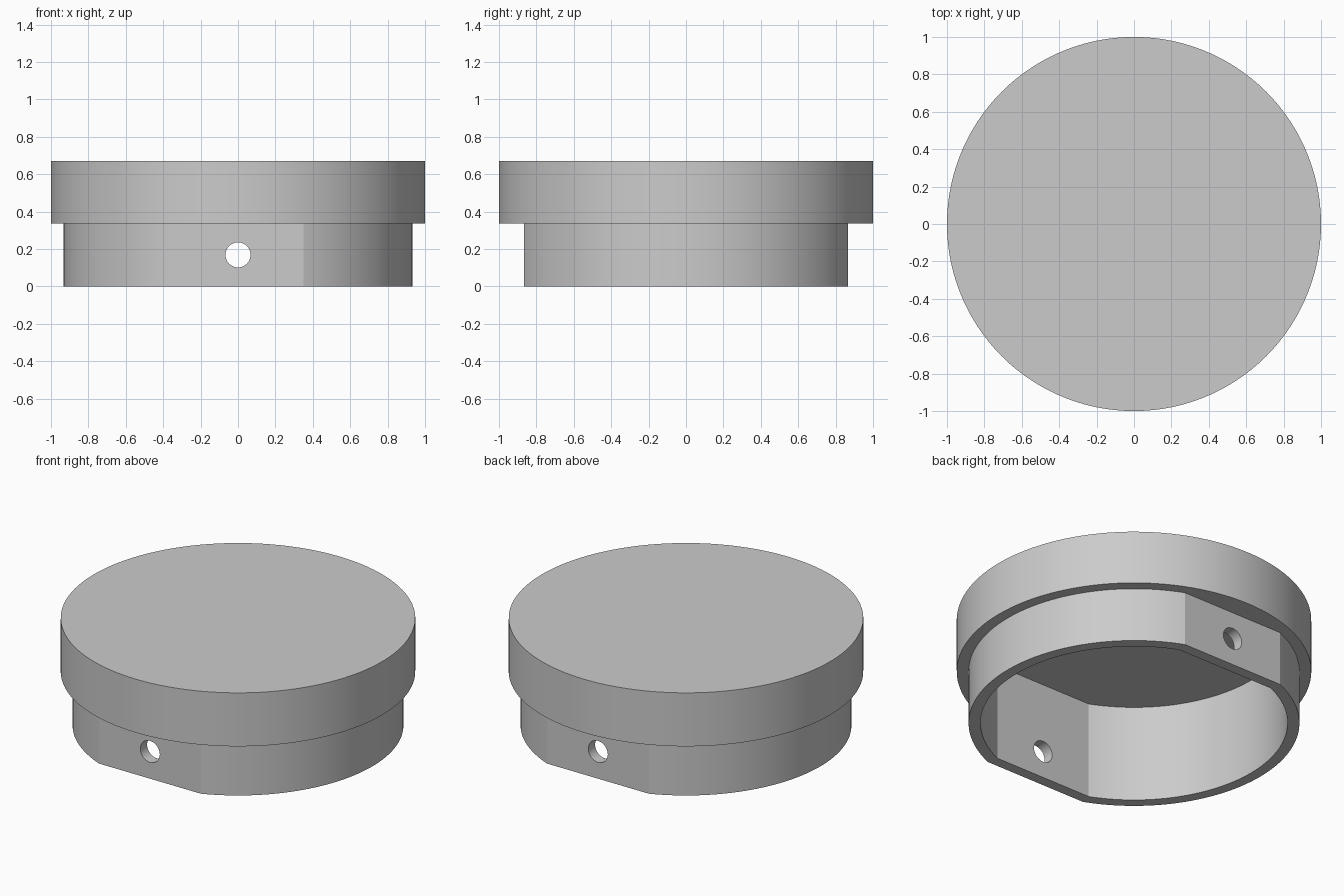
import bpy, bmesh, math

if "Cube" in bpy.data.objects:
    bpy.data.objects.remove(bpy.data.objects["Cube"])

grey = bpy.data.materials.new("plain grey")
grey.use_nodes = True
colour = (0.6, 0.6, 0.6, 1)
grey.diffuse_color = colour
grey.node_tree.nodes["Principled BSDF"].inputs["Base Color"].default_value = colour

WALL = 0.067
HEIGHT = 0.67
STEP = 0.337
RADIUS = 1.0
COLLAR_R = RADIUS - WALL
FLAT_Y = 0.865


def outline(radius, flat):
    """Circle cut by two flats at y = +flat and y = -flat."""
    limit = math.asin(min(1, flat / radius))
    n = 60
    angles = [side + limit * (2 * i / n - 1) for side in (0, math.pi) for i in range(n + 1)]
    return [(radius * math.cos(a), radius * math.sin(a)) for a in angles]


def prism(name, points, bottom, top):
    bm = bmesh.new()
    base = bm.faces.new([bm.verts.new((x, y, bottom)) for x, y in points])
    up = bmesh.ops.extrude_face_region(bm, geom=[base])["geom"]
    bmesh.ops.translate(bm, vec=(0, 0, top - bottom),
                        verts=[v for v in up if isinstance(v, bmesh.types.BMVert)])
    bmesh.ops.remove_doubles(bm, verts=bm.verts, dist=0.0001)
    bmesh.ops.recalc_face_normals(bm, faces=bm.faces)
    mesh = bpy.data.meshes.new(name)
    bm.to_mesh(mesh)
    bm.free()
    mesh.materials.append(grey)
    obj = bpy.data.objects.new(name, mesh)
    bpy.context.collection.objects.link(obj)
    return obj


def combine(target, tool, operation):
    mod = target.modifiers.new(operation.lower(), "BOOLEAN")
    mod.operation, mod.solver, mod.object = operation, "EXACT", tool
    bpy.context.view_layer.objects.active = target
    bpy.ops.object.modifier_apply(modifier=mod.name)
    bpy.data.objects.remove(tool)


# Wide round lid, with a narrower collar that has flats front and back
cap = prism("cap", outline(RADIUS, RADIUS), STEP, HEIGHT)
collar = prism("collar", outline(COLLAR_R, FLAT_Y), 0, HEIGHT - WALL / 2)
combine(cap, collar, "UNION")

# Hollow inside, open at the bottom
cavity = prism("cavity", outline(COLLAR_R - WALL, FLAT_Y - WALL), -0.1, HEIGHT - WALL)
combine(cap, cavity, "DIFFERENCE")

# Pin hole through both flats
bpy.ops.mesh.primitive_cylinder_add(vertices=48, radius=0.067, depth=3,
                                    location=(0, 0, STEP / 2),
                                    rotation=(math.pi / 2, 0, 0))
pin = bpy.context.object
pin.data.materials.append(grey)
combine(cap, pin, "DIFFERENCE")

# Smooth curved walls, sharp rims
bpy.ops.object.select_all(action="DESELECT")
cap.select_set(True)
bpy.context.view_layer.objects.active = cap
bpy.ops.object.shade_smooth_by_angle(angle=math.radians(15))
